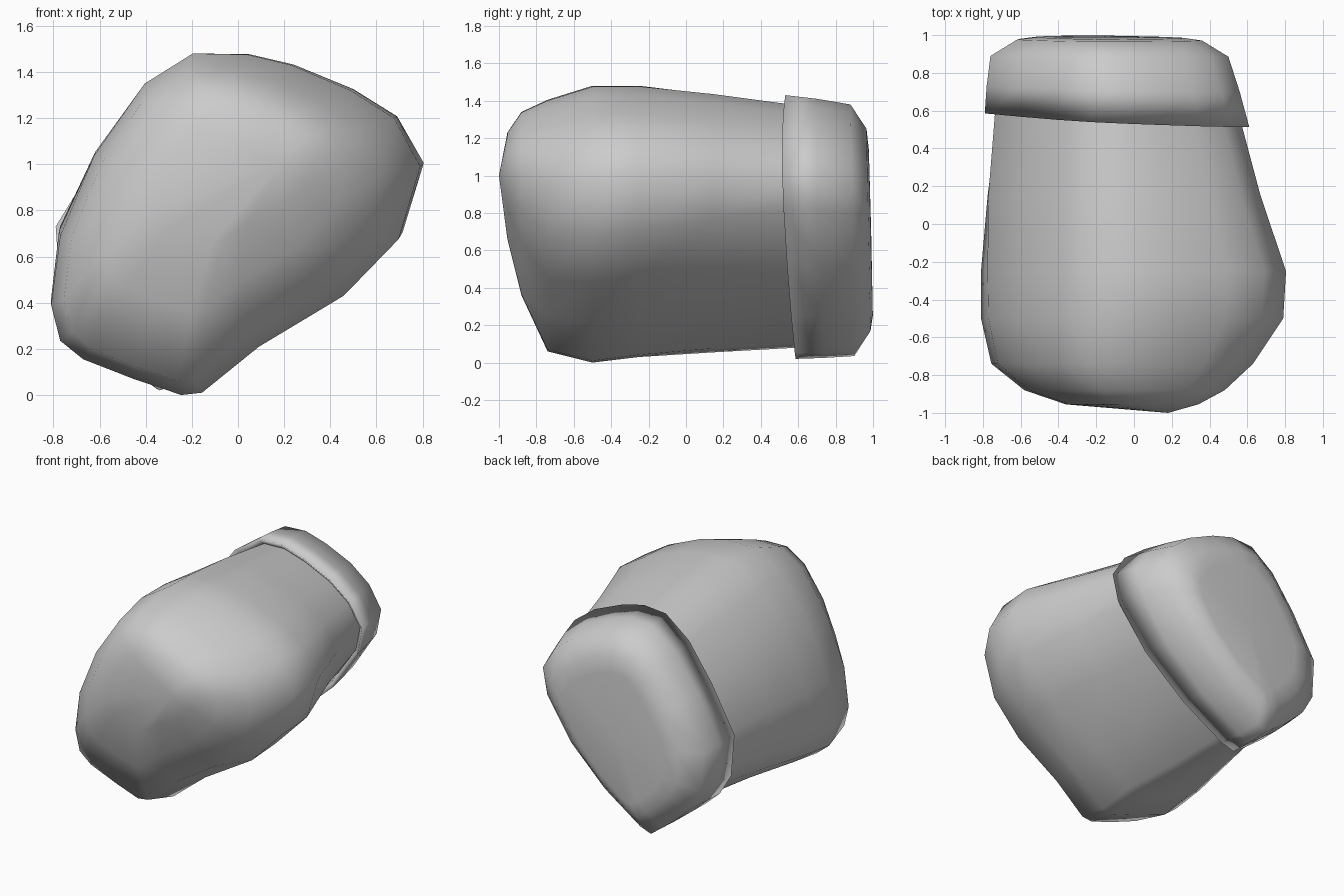
import bpy, bmesh

if "Cube" in bpy.data.objects:
    bpy.data.objects.remove(bpy.data.objects["Cube"])

# Matching cross-sections (x, z): full belly of the body and the rim of the cap
BELLY = [(-.19, 1.48), (.05, 1.475), (.24, 1.43), (.5, 1.32), (.69, 1.2), (.805, .99),
         (.71, .675), (.47, .43), (.1, .21), (-.15, .01), (-.24, 0), (-.45, .07),
         (-.67, .155), (-.77, .235), (-.81, .39), (-.77, .69), (-.62, 1.04), (-.4, 1.35)]
RIM = [(-.22, 1.42), (-.04, 1.43), (.14, 1.38), (.35, 1.29), (.51, 1.17), (.61, 1.01),
       (.57, .82), (.36, .52), (.06, .25), (-.25, .05), (-.34, .02), (-.44, .09),
       (-.57, .19), (-.68, .29), (-.77, .44), (-.79, .73), (-.6, 1.04), (-.41, 1.285)]


def section(t, x0, x1, z0, z1):
    """Blend belly to rim by t, then fit to the given x and z limits."""
    pts = [(a[0] + (b[0] - a[0]) * t, a[1] + (b[1] - a[1]) * t) for a, b in zip(BELLY, RIM)]
    xs, zs = [p[0] for p in pts], [p[1] for p in pts]
    fx = (x1 - x0) / (max(xs) - min(xs))
    fz = (z1 - z0) / (max(zs) - min(zs))
    return [(x0 + (x - min(xs)) * fx, z0 + (z - min(zs)) * fz) for x, z in pts]


def loft(name, rows, tip=None):
    """Skin rings of 3D points; close the last ring on a tip point."""
    bm = bmesh.new()
    rings = [[bm.verts.new(p) for p in row] for row in rows]
    n = len(BELLY)
    for a, b in zip(rings, rings[1:]):
        for i in range(n):
            j = (i + 1) % n
            bm.faces.new((a[i], a[j], b[j], b[i]))
    if tip:
        t = bm.verts.new(tip)
        for i in range(n):
            bm.faces.new((rings[-1][i], rings[-1][(i + 1) % n], t))
    bmesh.ops.recalc_face_normals(bm, faces=bm.faces)
    for f in bm.faces:
        f.smooth = True
    me = bpy.data.meshes.new(name)
    bm.to_mesh(me)
    bm.free()
    ob = bpy.data.objects.new(name, me)
    bpy.context.collection.objects.link(ob)
    return ob


# Body: y, blend, x limits, z limits, from the collar to the rounded front
body = [(.6, 1, -.735, .55, .08, 1.375), (.15, .6, -.775, .67, .055, 1.435),
        (-.25, .1, -.81, .805, .03, 1.48), (-.5, 0, -.81, .79, 0, 1.48),
        (-.74, 0, -.755, .63, .06, 1.405), (-.88, 0, -.58, .48, .36, 1.34),
        (-.955, 0, -.36, .34, .66, 1.23)]
loft("body", [[(x, y, z) for x, z in section(*r)] for y, *r in body], (.18, -1, 1.0))

# Cap: y, slope of y by x, slope of y by z, x limits, z limits
cap = [(.63, -.045, -.03, -.735, .55, .08, 1.37), (.572, -.045, -.03, -.79, .61, .02, 1.43),
       (.73, -.02, -.02, -.78, .56, .025, 1.41), (.9, 0, -.015, -.76, .5, .035, 1.38),
       (.99, 0, -.02, -.62, .36, .17, 1.25), (1.005, 0, -.024, -.52, .27, .25, 1.14)]
loft("cap", [[(x, y + sx * x + sz * z, z) for x, z in section(1, *r)]
             for y, sx, sz, *r in cap], (-.13, .99, .7))
